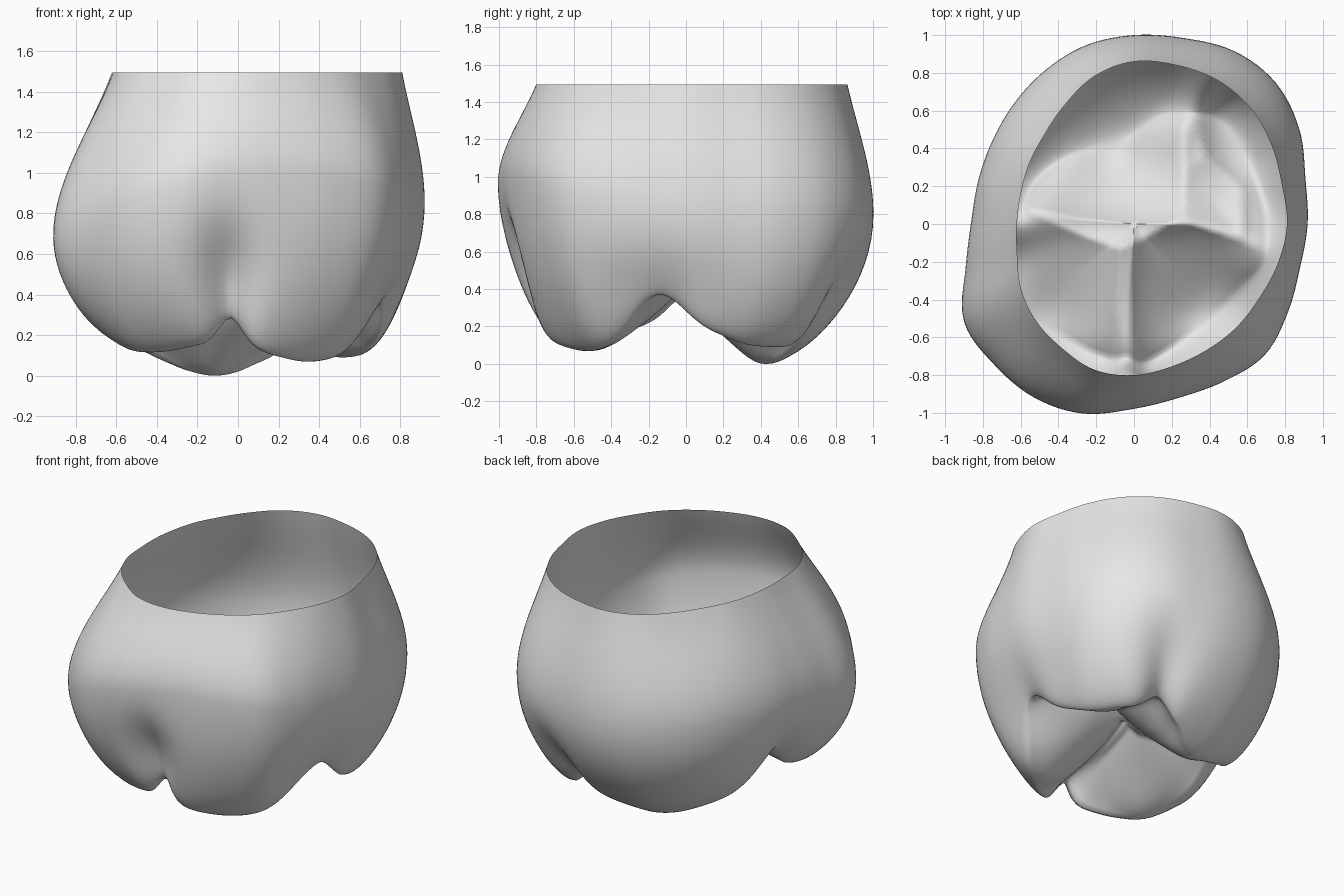
import bpy, bmesh, math
from mathutils import Vector

COLUMNS, UPPER, LOWER, INNER = 144, 14, 18, 28
TOP = 1.495

old = bpy.data.objects.get("Cube")
if old:
    bpy.data.objects.remove(old, do_unlink=True)

# Hundredths, evenly spaced around the crown, counter-clockwise from +x
RIM = [81, 81, 84, 87, 88, 87, 86, 81, 73, 67, 64, 62,
       62, 64, 69, 73, 76, 80, 80, 78, 77, 77, 77, 79]
BELLY = [92, 94, 101, 106, 106, 102, 100, 98, 94, 90, 87, 86,
         87, 93, 104, 105, 106, 104, 98, 95, 96, 98, 94, 91]
RIDGE = [74, 70, 69, 71, 71, 60, 48, 45, 46, 50, 55, 60,
         63, 64, 68, 71, 70, 72, 75, 69, 64, 64, 67, 76]
RIDGE_Z = [14, 14, 10, 9, 10, 8, 2, 0, 2, 7, 13, 20,
           25, 21, 17, 12, 12, 15, 15, 10, 7, 8, 12, 15]
BELLY_Z = [85, 82, 80, 80, 80, 80, 75, 68, 86, 100, 98, 90]

# Grooves between cusps: angle, ridge lift, half width, wall dent depth, dent height
VALLEYS = [(267, .13, .11, .10, .50), (178, .12, .25, .03, .45),
           (349, .22, .29, .05, .35), (63, .10, .13, .06, .35)]

# Cusps: tip position and inner slope
CUSPS = [((-.12, .43, 0), .78), ((.58, .42, .09), .66),
         ((.36, -.52, .065), .62), ((-.5, -.52, .12), .52)]

# Fissures on the chewing surface
FISSURES = [[(0, 0), (-.02, -.3), (-.04, -.85)],
            [(0, 0), (-.3, .03), (-.7, .1)],
            [(0, 0), (.3, 0), (.57, -.08), (.85, -.2)],
            [(.57, -.08), (.57, .2), (.38, .35), (.3, .65)]]


def around(table, angle):
    """Smooth periodic interpolation of a table."""
    n = len(table)
    pos = angle / math.tau * n
    i = math.floor(pos)
    t = pos - i
    a, b, c, d = (table[(i + k) % n] / 100 for k in (-1, 0, 1, 2))
    return b + t / 2 * (c - a + t * (2*a - 5*b + 4*c - d + t * (3*(b - c) + d - a)))


def bump(angle, centre, width):
    diff = (angle - math.radians(centre) + math.pi) % math.tau - math.pi
    return math.exp(-(diff / width) ** 2)


def dent(angle, z):
    return sum(depth * bump(angle, a, w * 1.6) * math.exp(-((z - h) / .25) ** 2)
               for a, _, w, depth, h in VALLEYS)


def fissure(p):
    """Closeness to the nearest fissure, one on it and falling to zero."""
    best = 9.0
    for line in FISSURES:
        for a, b in zip(line, line[1:]):
            a, b = Vector(a), Vector(b)
            t = max(0, min(1, (p - a).dot(b - a) / (b - a).length_squared))
            best = min(best, (p - a.lerp(b, t)).length)
    return math.exp(-best / .08)


def chewing_height(x, y):
    """Rounded cones rising from each cusp tip, meeting in the fissures."""
    cones = [z + slope * (math.hypot(x - a, y - b, .05) - .05)
             for (a, b, z), slope in CUSPS]
    return min(cones) + .08 * fissure(Vector((x, y)))


def column(angle):
    """One profile from the rim, down the wall, over the ridge, towards the pit."""
    rim, belly, ridge = (around(t, angle) for t in (RIM, BELLY, RIDGE))
    belly_z = around(BELLY_Z, angle)
    ridge_z = max(0, around(RIDGE_Z, angle))
    ridge_z += sum(lift * bump(angle, a, w) for a, lift, w, _, _ in VALLEYS)
    points = []
    for k in range(UPPER):
        s = k / UPPER
        ease = .3 * s * s * (3 - 2 * s) + .7 * math.sin(s * math.pi / 2)
        z = TOP + (belly_z - TOP) * s
        points.append((rim + (belly - rim) * ease - dent(angle, z), z))
    for k in range(LOWER + 1):
        phi = k / LOWER * math.pi / 2
        c = math.cos(phi)
        z = belly_z - (belly_z - ridge_z) * math.sin(phi)
        points.append((ridge + (belly - ridge) * (c + c * c) / 2 - dent(angle, z), z))
    edge = points[-1][0]
    for k in range(1, INNER):
        s = 1 - k / INNER
        r = edge * s
        inside = chewing_height(r * math.cos(angle), r * math.sin(angle))
        points.append((r, inside + (ridge_z - inside) * s ** 5))
    return [(r * math.cos(angle), r * math.sin(angle), z) for r, z in points]


# Crown shell, open at the top
bm = bmesh.new()
grid = [[bm.verts.new(p) for p in column(j / COLUMNS * math.tau)] for j in range(COLUMNS)]
pit = bm.verts.new((0, 0, chewing_height(0, 0)))
for j in range(COLUMNS):
    here, there = grid[j], grid[(j + 1) % COLUMNS]
    for i in range(len(here) - 1):
        bm.faces.new((here[i], here[i + 1], there[i + 1], there[i]))
    bm.faces.new((here[-1], pit, there[-1]))
for face in bm.faces:
    face.smooth = True
mesh = bpy.data.meshes.new("tooth_crown")
bm.to_mesh(mesh)
bm.free()
crown = bpy.data.objects.new("tooth_crown", mesh)
bpy.context.collection.objects.link(crown)

# Plain grey enamel
enamel = bpy.data.materials.new("light_grey")
enamel.use_nodes = True
colour = (.8, .8, .8, 1)
enamel.diffuse_color = colour
enamel.node_tree.nodes["Principled BSDF"].inputs["Base Color"].default_value = colour
mesh.materials.append(enamel)
